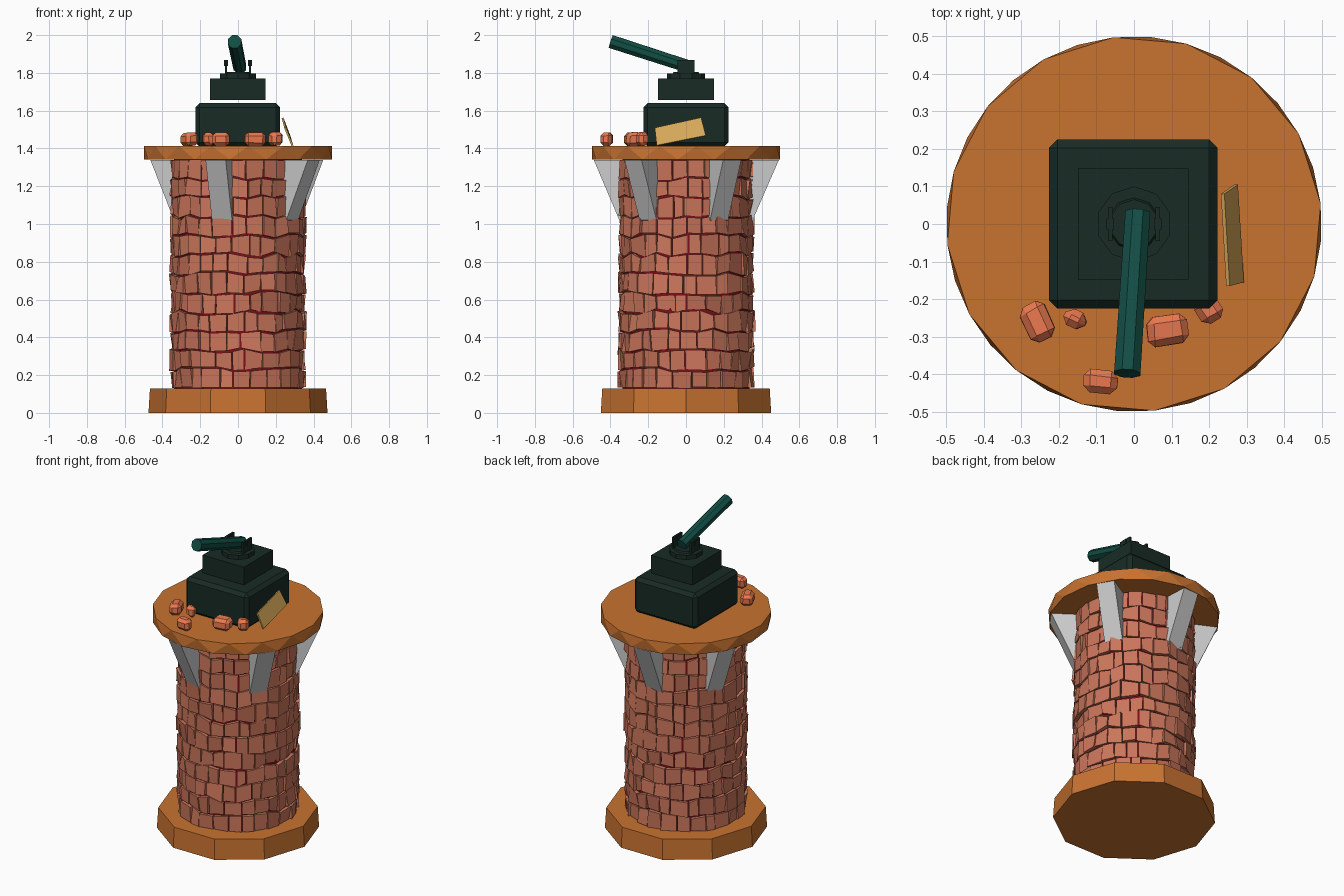
import bpy, bmesh, math, random
from math import cos, sin, radians, pi
from mathutils import Vector

if "Cube" in bpy.data.objects:
    bpy.data.objects.remove(bpy.data.objects["Cube"])

random.seed(4)


def material(name, rgb):
    m = bpy.data.materials.new(name)
    m.diffuse_color = (*rgb, 1)
    m.use_nodes = True
    m.node_tree.nodes["Principled BSDF"].inputs["Base Color"].default_value = m.diffuse_color
    return m


WOOD = material("orange_wood", (0.58, 0.17, 0.03))
BRICK = material("brick", (0.60, 0.18, 0.105))
MORTAR = material("mortar", (0.20, 0.005, 0.01))
DARK = material("dark_green", (0.009, 0.024, 0.018))
TEAL = material("teal", (0.006, 0.075, 0.058))
RUBBLE = material("rubble", (0.83, 0.19, 0.08))
TAN = material("tan_board", (0.68, 0.40, 0.10))


def finish(name, bm, mat=None):
    bmesh.ops.recalc_face_normals(bm, faces=bm.faces)
    me = bpy.data.meshes.new(name)
    bm.to_mesh(me)
    bm.free()
    ob = bpy.data.objects.new(name, me)
    bpy.context.collection.objects.link(ob)
    if mat:
        me.materials.append(mat)
    return ob


def loft(bm, bottom, top):
    """Closed solid between two loops with the same point count."""
    a = [bm.verts.new(p) for p in bottom]
    b = [bm.verts.new(p) for p in top]
    n = len(a)
    bm.faces.new(a)
    bm.faces.new(b)
    for i in range(n):
        bm.faces.new((a[i], a[(i + 1) % n], b[(i + 1) % n], b[i]))


def ring(n, r, z, turn=0):
    return [Vector((r * cos(2 * pi * i / n + radians(turn)),
                    r * sin(2 * pi * i / n + radians(turn)), z)) for i in range(n)]


def prism(name, n, r0, r1, z0, z1, mat, turn=0):
    bm = bmesh.new()
    loft(bm, ring(n, r0, z0, turn), ring(n, r1, z1, turn))
    return finish(name, bm, mat)


def box(name, c, s, mat):
    bm = bmesh.new()
    bmesh.ops.create_cube(bm, size=1)
    for v in bm.verts:
        v.co = Vector([c[k] + v.co[k] * s[k] for k in range(3)])
    return finish(name, bm, mat)


def bevel(ob, width):
    m = ob.modifiers.new("bevel", 'BEVEL')
    m.width, m.segments = width, 1


# Ten-sided foot and the mortar core
prism("foot", 10, 0.474, 0.466, 0, 0.13, WOOD)
prism("mortar_core", 26, 0.338, 0.338, 0.12, 1.345, MORTAR)

# Rough brick courses
bm = bmesh.new()
rows, cols = 12, 26
z0, z1 = 0.13, 1.342
lines = [[z0 + (z1 - z0) * r / rows + (random.uniform(-0.014, 0.014) if 0 < r < rows else 0)
          for c in range(cols)] for r in range(rows + 1)]
for r in range(rows):
    shift = random.uniform(-0.25, 0.25)
    edges = [(c + shift + random.uniform(-0.2, 0.2)) * 2 * pi / cols for c in range(cols)]
    edges.append(edges[0] + 2 * pi)
    course = random.uniform(-0.004, 0.004)
    for c in range(cols):
        a0, a1 = edges[c] + 0.008, edges[c + 1] - 0.008
        d = (c + 1) % cols
        gap = random.uniform(0.002, 0.006)
        quad = [(a0, lines[r][c] + gap), (a1, lines[r][d] + gap),
                (a1, lines[r + 1][d] - gap), (a0, lines[r + 1][c] - gap)]
        outer = [0.353 + course + random.uniform(-0.011, 0.011) for _ in quad]
        loft(bm, [(0.31 * cos(a), 0.31 * sin(a), z) for a, z in quad],
             [(o * cos(a), o * sin(a), z) for o, (a, z) in zip(outer, quad)])
finish("tower_bricks", bm, BRICK)

# Wedge brackets under the platform
for i, deg in enumerate((-104, -35, 30, 93, 154)):
    a = radians(deg)
    out, side = Vector((cos(a), sin(a), 0)), Vector((-sin(a), cos(a), 0))
    profile = [(0.30, 1.34), (0.49, 1.34), (0.35, 1.02), (0.30, 1.0)]
    bm = bmesh.new()
    loft(bm, *[[out * r + side * s + Vector((0, 0, z)) for r, z in profile]
               for s in (-0.055, 0.055)])
    finish(f"bracket_{i + 1}", bm)

# Faceted platform: top ring turned against the bottom ring
bm = bmesh.new()
low = [bm.verts.new(p) for p in ring(16, 0.5, 1.342, -5)]
top = [bm.verts.new(p) for p in ring(16, 0.5, 1.413, 6.25)]
bm.faces.new(low)
bm.faces.new(top)
for i in range(16):
    j = (i + 1) % 16
    bm.faces.new((low[i], low[j], top[i]))
    bm.faces.new((low[j], top[j], top[i]))
finish("platform", bm, WOOD)

# Stepped gun housing
bevel(box("housing_lower", (-0.002, 0, 1.525), (0.448, 0.45, 0.23), DARK), 0.022)
box("housing_upper", (-0.002, 0, 1.713), (0.295, 0.295, 0.115), DARK)
prism("turntable", 10, 0.1, 0.1, 1.77, 1.797, DARK, 18)
prism("turntable_cap", 10, 0.07, 0.065, 1.797, 1.806, DARK, 18)
for s, side in ((-1, "left"), (1, "right")):
    box(f"{side}_cradle_plate", (s * 0.063, 0, 1.832), (0.012, 0.09, 0.075), DARK)
    box(f"{side}_cradle_cap", (s * 0.063, 0, 1.852), (0.02, 0.03, 0.03), DARK)

# Barrel, aimed forward and slightly up
start, end = Vector((0.01, 0.03, 1.828)), Vector((-0.018, -0.398, 1.966))
turn = (end - start).to_track_quat('Z', 'Y')
bm = bmesh.new()
loft(bm, [start + turn @ p for p in ring(8, 0.036, 0, 22.5)],
     [end + turn @ p for p in ring(8, 0.038, 0, 22.5)])
finish("barrel", bm, TEAL)

# Rubble lumps on the platform
lumps = [(-0.258, -0.262, 0.08, 0.11, 25), (-0.157, -0.253, 0.065, 0.05, -25),
         (-0.087, -0.42, 0.095, 0.065, -5), (0.092, -0.283, 0.115, 0.08, 8),
         (0.198, -0.228, 0.07, 0.075, 30)]
for i, (x, y, sx, sy, deg) in enumerate(lumps):
    ob = box(f"rubble_{i + 1}", (0, 0, 0), (sx, sy, 0.075), RUBBLE)
    for v in ob.data.vertices:
        v.co = Vector([k * random.uniform(0.85, 1.05) for k in v.co])
    ob.location = (x, y, 1.45)
    ob.rotation_euler.z = radians(deg)
    bevel(ob, 0.018)

# Board leaning on the housing
face = [Vector(p) for p in ((0.236, 0.08, 1.562), (0.25, -0.165, 1.508),
                            (0.288, -0.155, 1.415), (0.272, 0.105, 1.467))]
normal = (face[1] - face[0]).cross(face[2] - face[0]).normalized() * 0.005
bm = bmesh.new()
loft(bm, [p - normal for p in face], [p + normal for p in face])
finish("leaning_board", bm, TAN)
